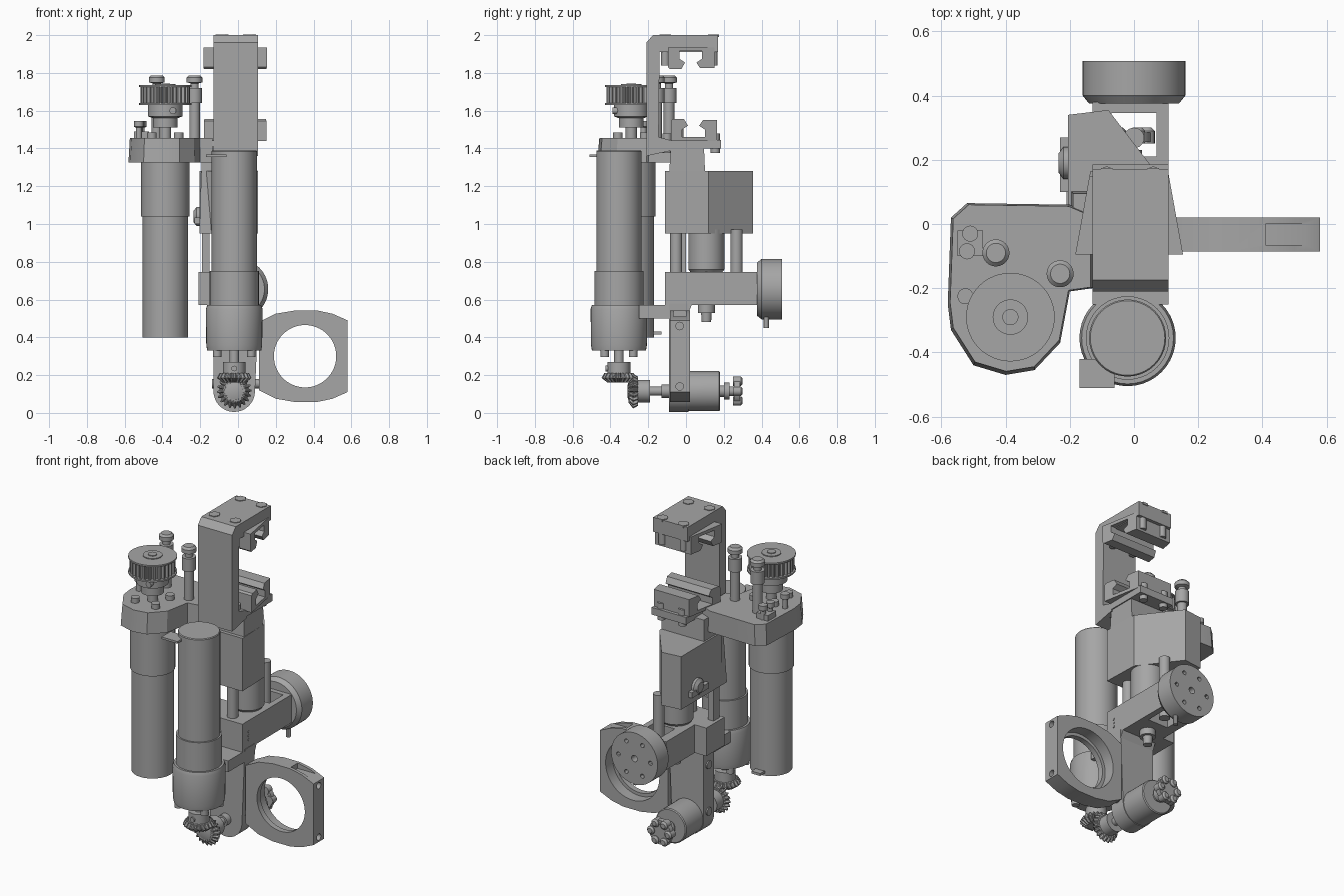
import bpy, bmesh, math
from math import sin, cos, pi

if "Cube" in bpy.data.objects:
    bpy.data.objects.remove(bpy.data.objects["Cube"])

grey = bpy.data.materials.new("machine_grey")
grey.use_nodes = True
tone = (0.38, 0.38, 0.38, 1)
grey.diffuse_color = tone
grey.node_tree.nodes["Principled BSDF"].inputs["Base Color"].default_value = tone
parts = []


def place(axis, a, b, t):
    """Map two section coordinates and an axial coordinate to x, y, z."""
    return {"x": (t, a, b), "y": (a, t, b), "z": (a, b, t)}[axis]


def loft(name, axis, rings):
    """Skin a list of (section points, axial position) and cap both ends."""
    bm = bmesh.new()
    loops = [[bm.verts.new(place(axis, a, b, t)) for a, b in pts] for pts, t in rings]
    n = len(loops[0])
    for low, high in zip(loops, loops[1:]):
        for i in range(n):
            j = (i + 1) % n
            bm.faces.new((low[i], low[j], high[j], high[i]))
    bm.faces.new(loops[0])
    bm.faces.new(loops[-1])
    bmesh.ops.recalc_face_normals(bm, faces=bm.faces)
    mesh = bpy.data.meshes.new(name)
    bm.to_mesh(mesh)
    bm.free()
    mesh.materials.append(grey)
    obj = bpy.data.objects.new(name, mesh)
    bpy.context.collection.objects.link(obj)
    parts.append(obj)
    return obj


def prism(name, axis, pts, low, high):
    return loft(name, axis, [(pts, low), (pts, high)])


def box(name, x, y, z):
    pts = [(x[0], y[0]), (x[1], y[0]), (x[1], y[1]), (x[0], y[1])]
    return prism(name, "z", pts, *z)


def circle(centre, radius, sides=40, depth=0.0):
    """Round section, or a toothed one when depth is given."""
    out = []
    for i in range(sides):
        r = radius - (depth if i % 4 > 1 else 0)
        angle = 2 * pi * i / sides
        out.append((centre[0] + r * cos(angle), centre[1] + r * sin(angle)))
    return out


def turned(name, axis, centre, profile, sides=40):
    return loft(name, axis, [(circle(centre, r, sides), t) for r, t in profile])


def rod(name, axis, centre, radius, low, high, sides=24):
    return turned(name, axis, centre, [(radius, low), (radius, high)], sides)


def gear(name, axis, centre, profile, teeth, depth):
    return loft(name, axis, [(circle(centre, r, teeth * 4, depth), t) for r, t in profile])


def cut(target, cutter):
    """Subtract a cutter and discard it."""
    cutter.hide_render = True
    mod = target.modifiers.new("cut", "BOOLEAN")
    mod.operation, mod.solver, mod.object = "DIFFERENCE", "EXACT", cutter
    bpy.context.view_layer.objects.active = target
    bpy.ops.object.modifier_apply(modifier=mod.name)
    parts.remove(cutter)
    bpy.data.objects.remove(cutter)


# Belt motor, its mounting plate and the pulley
belt = (-0.385, -0.29)
turned("belt_motor", "z", belt, [(.12, .4), (.12, 1.04), (.128, 1.04), (.128, 1.34)])
box("belt_motor_terminal", (-.42, -.36), (-.2, -.13), (.415, .43))
outline = [(-.58, -.25), (-.57, -.33), (-.5, -.44), (-.4, -.47), (-.31, -.455),
           (-.23, -.37), (-.2, -.21), (-.13, -.2), (-.13, .03), (-.2, .06),
           (-.52, .065), (-.57, .02)]
inset = [(x * .97 - .01, y * .97 - .003) for x, y in outline]
loft("motor_plate", "z", [(outline, 1.325), (inset, 1.455)])
turned("pulley_hub", "z", belt, [(.03, 1.45), (.03, 1.51), (.065, 1.51), (.065, 1.56),
                                 (.092, 1.57), (.092, 1.64)])
gear("pulley_teeth", "z", belt, [(.13, 1.63), (.13, 1.735)], 28, .014)
for z in (1.63, 1.725):
    rod("pulley_flange", "z", belt, .138, z, z + .01, 48)
turned("pulley_boss", "z", belt, [(.055, 1.73), (.055, 1.74), (.025, 1.74), (.025, 1.745)])
rod("set_screw", "y", (belt[0] + .04, 1.6), .018, -.39, -.36)
for i in range(4):
    angle = pi / 4 + i * pi / 2
    spot = (belt[0] + .1 * cos(angle), belt[1] + .1 * sin(angle))
    rod("motor_screw", "z", spot, .025, 1.45, 1.485)

# Tall idler posts and the small tensioner screws
for spot in ((-.43, -.09), (-.23, -.155)):
    turned("idler_post", "z", spot, [(.028, 1.45), (.028, 1.64), (.04, 1.64), (.04, 1.72),
                                     (.022, 1.72), (.022, 1.745), (.042, 1.75),
                                     (.042, 1.775), (.03, 1.787)])
box("tensioner_block", (-.55, -.47), (-.1, -.02), (1.45, 1.49))
for spot in ((-.51, -.03), (-.52, -.085), (-.525, -.225)):
    turned("tensioner_screw", "z", spot, [(.016, 1.45), (.016, 1.51), (.025, 1.515), (.025, 1.545)], 16)

# Drive motor with its socket
drive = (-.02, -.355)
turned("drive_motor", "z", drive, [(.13, .56), (.13, .75), (.12, .75), (.12, 1.385), (.116, 1.39)])
box("drive_motor_terminal", (-.17, -.06), (-.51, -.42), (1.355, 1.368))
turned("motor_socket", "z", drive, [(.143, .33), (.148, .36), (.15, .55), (.143, .57)])
for side in (-1, 1):
    for y in (-.43, -.28):
        rod("socket_screw", "z", (drive[0] + side * .09, y), .022, .295, .34, 16)

# Bevel gear pair
turned("drive_gear_hub", "z", drive, [(.06, .2), (.06, .27), (.025, .27), (.025, .34)])
gear("drive_bevel_gear", "z", drive, [(.06, .16), (.092, .185), (.078, .21)], 20, .014)
rod("hub_set_screw", "y", (drive[0], .235), .015, -.425, -.4, 16)
axle = (-.02, .115)
gear("axle_bevel_gear", "y", axle, [(.06, -.305), (.092, -.28), (.078, -.255)], 20, .014)
turned("axle_gear_hub", "y", axle, [(.03, -.31), (.06, -.3), (.06, -.19), (.024, -.19),
                                    (.024, -.13), (.035, -.13), (.035, -.07)])

# Lower arm, axle housing and output wheel
arc = [(axle[0] + .11 * cos(a * pi / 16), axle[1] + .11 * sin(a * pi / 16)) for a in range(-16, 1)]
prism("lower_arm", "y", arc + [(.11, .58), (-.13, .58)], -.09, .012)
for z in (.155, .445):
    rod("arm_screw", "x", (-.035, z), .025, -.138, .135, 16)
turned("axle_housing", "y", axle, [(.1, -.075), (.106, -.03), (.106, .175), (.1, .18), (.03, .18),
                                   (.03, .2), (.045, .2), (.045, .23), (.025, .23), (.025, .27)])
wheel = rod("output_wheel", "y", axle, .075, .255, .285)
for i in range(6):
    angle = i * pi / 3
    spot = (axle[0] + .06 * cos(angle), axle[1] + .06 * sin(angle))
    turned("wheel_screw", "y", spot, [(.025, .25), (.025, .29), (.015, .3)], 16)

# Ring holder
half = [(.11, .48), (.2, .525), (.3, .542), (.42, .542), (.5, .525), (.58, .49)]
ring = prism("ring_holder", "y", half + [(x, .6 - z) for x, z in reversed(half)], -.085, .02)
cut(ring, rod("ring_bore", "y", (.355, .3), .165, -.2, .2, 64))
cut(ring, rod("ring_step", "y", (.355, .3), .185, -.05, .2, 64))
cut(ring, box("top_pocket", (.41, .56), (-.065, 0), (.51, .6)))
for z in (.14, .46):
    cut(ring, rod("end_hole", "x", (-.033, z), .02, .53, .7, 16))

# Sliding carriage
side_profile = [(-.25, .5), (0, .5), (.03, .57), (.38, .57), (.38, .745), (-.11, .745),
                (-.11, .57), (-.25, .57)]
carriage = prism("carriage", "x", side_profile, -.13, .107)
cut(carriage, box("rear_opening", (-.07, .07), (.21, .345), (.3, .9)))
box("carriage_cheek", (-.21, -.12), (-.08, .1), (.57, .745))
box("slide_strip", (-.19, -.15), (-.06, .0), (.6, .96))
for y in (-.052, .268):
    rod("guide_rod", "z", (0, y), .032, .58, .97)
turned("actuator", "z", (-.01, .108), [(.08, .74), (.096, .76), (.096, .97)])
turned("lead_screw", "z", (-.01, .108), [(.025, .48), (.028, .53), (.045, .53), (.045, .6)])
for i in range(3):
    rod("side_screw", "x", (-.05, .625 + i * .025), .007, .1, .111, 12)

# Rear disc
hub = (0, .655)
disc = turned("rear_disc", "y", hub, [(.14, .375), (.16, .4), (.16, .508)], 56)
cut(disc, rod("centre_hole", "y", hub, .02, .46, .6))
for i in range(6):
    angle = i * pi / 3
    cut(disc, rod("disc_hole", "y", (.11 * cos(angle), hub[1] + .11 * sin(angle)), .013, .48, .6, 12))
rod("disc_pin", "z", (.05, .425), .014, .45, .53, 12)

# Actuator body
body = [(-.205, -.06), (-.205, .34), (-.08, .355), (.1, .12), (.107, -.11), (-.14, -.11)]
prism("actuator_body", "z", body, .95, 1.28)
foot = [(-.205, -.11), (.107, -.11), (.1, .115), (-.205, .115)]
head = [(-.19, -.08), (.1, -.08), (.1, .095), (-.19, .095)]
loft("body_column", "z", [(foot, .95), (head, 1.41)])
turned("side_knob", "x", (.19, 1.04), [(.05, -.2), (.05, -.22), (.03, -.235)])
box("side_clip", (-.23, -.2), (.1, .27), (1.0, 1.035))

# Upper bracket
bracket = [(-.21, 1.36), (-.21, 1.96), (-.175, 2), (.17, 2), (.17, 1.91), (-.14, 1.91),
           (-.145, 1.46), (-.07, 1.44), (-.07, 1.39)]
prism("upper_bracket", "x", bracket, -.13, .107)
box("lower_clamp_base", (-.13, .107), (-.09, .185), (1.4, 1.445))

# Facing rail clamps, narrower toward the back
hooks = [(-.08, 1.44), (-.08, 1.545), (-.07, 1.555), (-.01, 1.555), (.01, 1.52), (-.02, 1.5),
         (-.02, 1.46), (.1, 1.46), (.1, 1.5), (.07, 1.52), (.09, 1.55), (.165, 1.55), (.165, 1.44)]


def clamp(name, points):
    obj = prism(name, "x", points, -1, 1)
    for v in obj.data.vertices:
        v.co.x = -.015 + v.co.x * (.165 - (v.co.y + .08) * .18)


clamp("lower_rail_clamp", hooks)
clamp("upper_rail_clamp", [(y - .015, 3.375 - z) for y, z in hooks])
for x in (-.085, .06):
    for y in (-.11, .145):
        rod("bracket_bolt", "z", (x, y), .034, 1.99, 2.004, 6)
        rod("upper_clamp_nut", "z", (x, y), .022, 1.84, 1.93, 16)
        rod("lower_clamp_bolt", "z", (x, y + .01), .024, 1.375, 1.48, 16)

# Smooth the round surfaces and keep the edges crisp
bpy.ops.object.select_all(action="DESELECT")
for obj in parts:
    obj.select_set(True)
bpy.context.view_layer.objects.active = parts[0]
bpy.ops.object.shade_smooth_by_angle(angle=math.radians(30))
